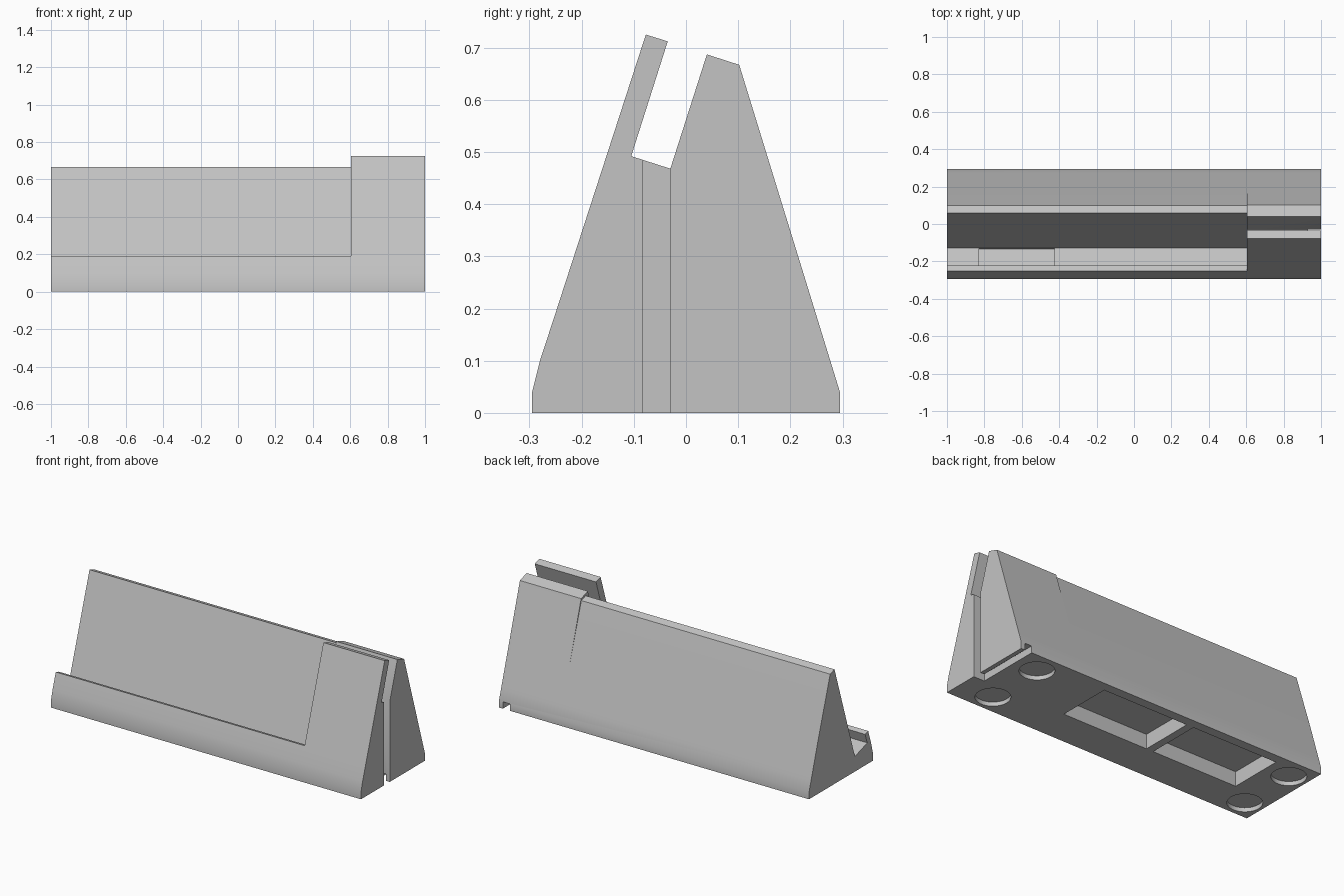
import bpy
import bmesh
import math

cube = bpy.data.objects.get("Cube")
if cube:
    bpy.data.objects.remove(cube, do_unlink=True)

grey = bpy.data.materials.new("matte_grey")
grey.use_nodes = True
grey.diffuse_color = (0.55, 0.55, 0.55, 1)
grey.node_tree.nodes["Principled BSDF"].inputs["Base Color"].default_value = grey.diffuse_color


def prism(name, profile, x0, x1):
    """Extrude a (y, z) profile along x."""
    bm = bmesh.new()
    face = bm.faces.new([bm.verts.new((x0, y, z)) for y, z in profile])
    new = bmesh.ops.extrude_face_region(bm, geom=[face])["geom"]
    verts = [v for v in new if isinstance(v, bmesh.types.BMVert)]
    bmesh.ops.translate(bm, vec=(x1 - x0, 0, 0), verts=verts)
    bmesh.ops.recalc_face_normals(bm, faces=bm.faces)
    mesh = bpy.data.meshes.new(name)
    bm.to_mesh(mesh)
    bm.free()
    mesh.materials.append(grey)
    obj = bpy.data.objects.new(name, mesh)
    bpy.context.collection.objects.link(obj)
    return obj


def box(name, x0, x1, y0, y1, z0, z1):
    return prism(name, [(y0, z0), (y1, z0), (y1, z1), (y0, z1)], x0, x1)


# Full-length wedge with the leaning slot in its top
body = prism("stand_body", [
    (-0.295, 0), (0.295, 0), (0.295, 0.04), (0.275, 0.105), (0.102, 0.667),
    (0.04, 0.687), (-0.03, 0.468), (-0.105, 0.492), (-0.035, 0.712),
    (-0.077, 0.725), (-0.257, 0.17), (-0.28, 0.10), (-0.295, 0.04)], -1, 1)

# Long cradle: front lip, sloping ledge, backrest and lower top edge
cutters = [prism("cradle_cutter", [
    (-0.4, 0.239), (-0.25, 0.19), (-0.222, 0.181), (-0.242, 0.124), (-0.128, 0.088),
    (0.06, 0.668), (0.10, 0.655), (0.251, 0.19), (0.4, 0.19), (0.4, 0.9), (-0.4, 0.9)],
    -1.1, 0.605)]

# Shallow recess in the ledge
cutters.append(prism("ledge_recess_cutter", [
    (-0.236, 0.14), (-0.247, 0.107), (-0.134, 0.071), (-0.126, 0.105)], -0.83, -0.425))

# Cable groove in the end and channel out to the back
cutters.append(box("cable_groove_cutter", 0.93, 1.1, -0.082, -0.03, -0.1, 0.495))
cutters.append(box("cable_channel_cutter", 0.93, 0.975, -0.06, 0.4, -0.1, 0.04))

# Two underside pockets
for x in (-0.745, -0.15):
    cutters.append(box("pocket_cutter", x, x + 0.55, -0.08, 0.24, -0.1, 0.085))

# Round sockets for the feet
for x in (-0.89, 0.79):
    for y in (-0.18, 0.17):
        bpy.ops.mesh.primitive_cylinder_add(vertices=48, radius=0.092, depth=0.1,
                                            location=(x, y, -0.026))
        socket = bpy.context.object
        socket.name = "foot_socket_cutter"
        socket.data.materials.append(grey)
        cutters.append(socket)

# Carve everything out of the body
bpy.ops.object.select_all(action="DESELECT")
bpy.context.view_layer.objects.active = body
body.select_set(True)
for cutter in cutters:
    cutter.hide_render = True
    mod = body.modifiers.new(cutter.name, "BOOLEAN")
    mod.operation = "DIFFERENCE"
    mod.solver = "EXACT"
    mod.object = cutter
    bpy.ops.object.modifier_apply(modifier=mod.name)
    bpy.data.objects.remove(cutter, do_unlink=True)

bpy.ops.object.shade_smooth_by_angle(angle=math.radians(25))
